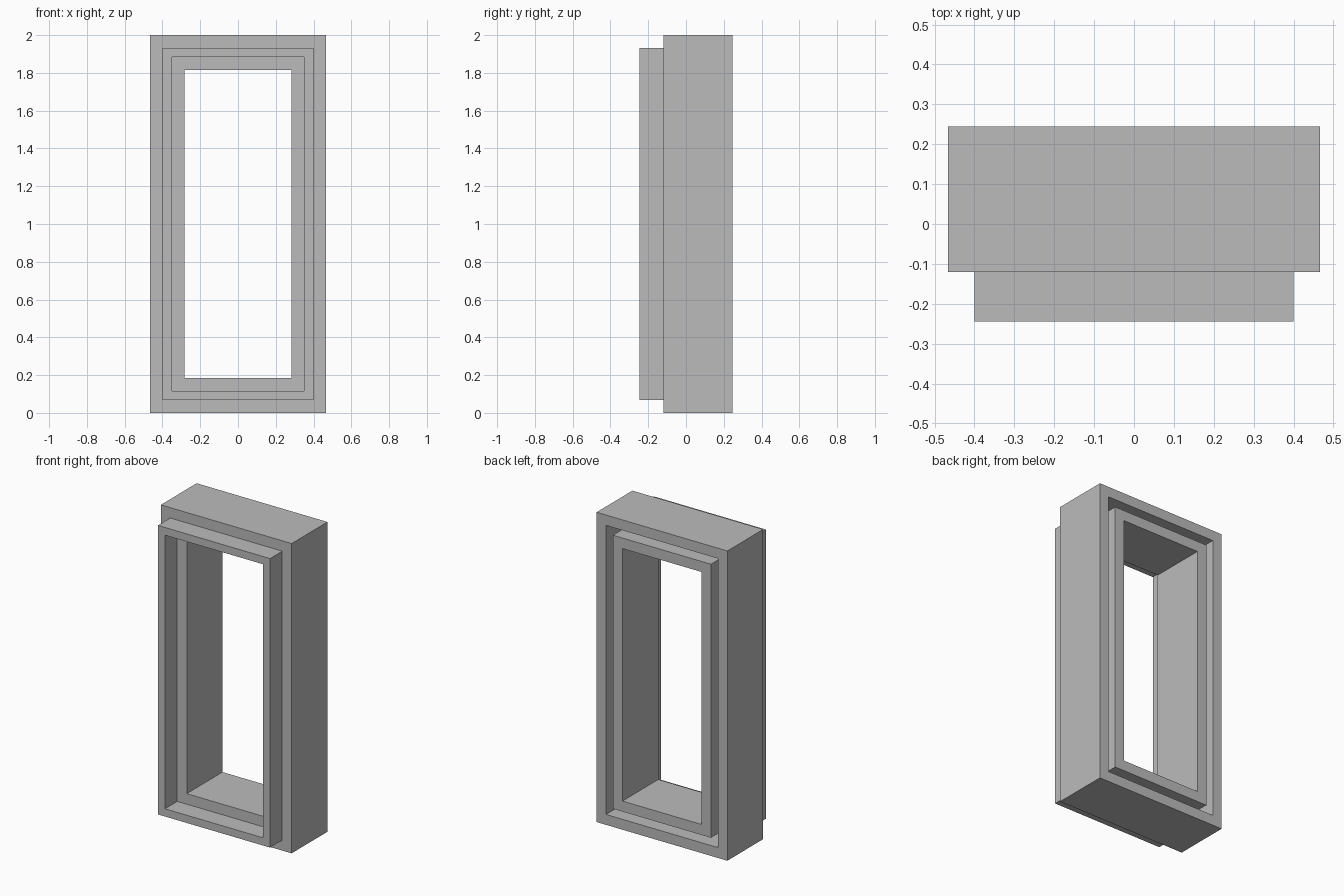
import bpy
import bmesh

if "Cube" in bpy.data.objects:
    bpy.data.objects.remove(bpy.data.objects["Cube"])

HALF_WIDTH, HEIGHT = 0.467, 2.0
FRONT, STEP, BACK = -0.245, -0.12, 0.245

grey = bpy.data.materials.new("plain grey")
grey.use_nodes = True
colour = (0.5, 0.5, 0.5, 1)
grey.diffuse_color = colour
grey.node_tree.nodes["Principled BSDF"].inputs["Base Color"].default_value = colour


def rectangle(bm, inset, y):
    """Corner loop of the frame outline, moved inwards by inset."""
    x, low, high = HALF_WIDTH - inset, inset, HEIGHT - inset
    corners = ((-x, low), (x, low), (x, high), (-x, high))
    return [bm.verts.new((cx, y, cz)) for cx, cz in corners]


def ring(name, outer, inner, y_front, y_back):
    """Hollow rectangular frame between two insets and two depths."""
    bm = bmesh.new()
    loops = [rectangle(bm, inset, y) for inset, y in
             ((outer, y_front), (outer, y_back), (inner, y_back), (inner, y_front))]
    for a, b in zip(loops, loops[1:] + loops[:1]):
        for i in range(4):
            j = (i + 1) % 4
            bm.faces.new((a[i], a[j], b[j], b[i]))
    bmesh.ops.recalc_face_normals(bm, faces=bm.faces)
    mesh = bpy.data.meshes.new(name)
    bm.to_mesh(mesh)
    bm.free()
    mesh.materials.append(grey)
    obj = bpy.data.objects.new(name, mesh)
    bpy.context.collection.objects.link(obj)


# Outer casing, raised front trim, and inner lining separated by a rear groove
ring("outer_casing", 0, 0.067, STEP, BACK)
ring("front_trim", 0.067, 0.117, FRONT, STEP)
ring("inner_lining", 0.117, 0.185, STEP, BACK)
